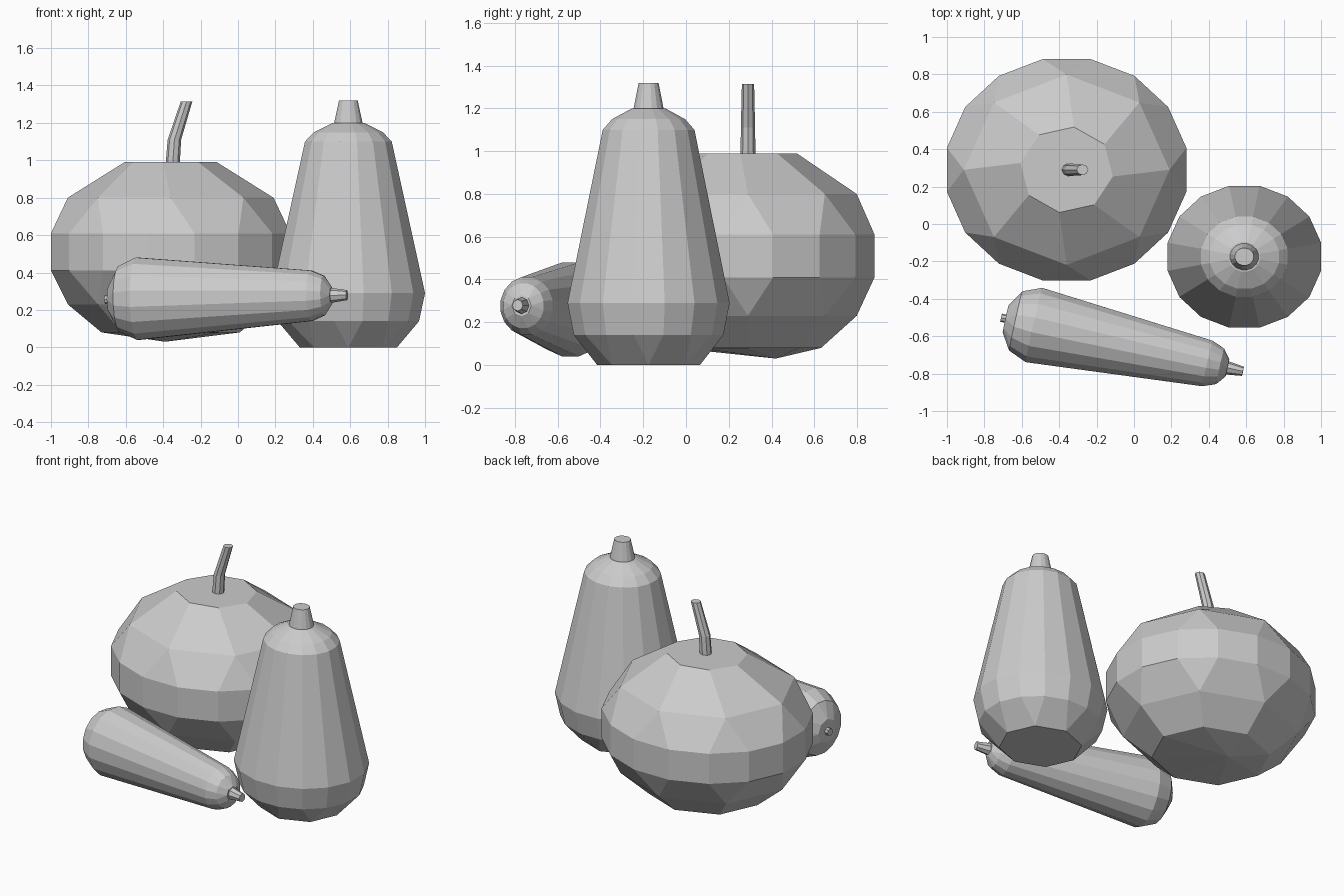
import bpy, bmesh
from math import sin, cos, pi, radians
from mathutils import Matrix, Vector

cube = bpy.data.objects.get("Cube")
if cube:
    bpy.data.objects.remove(cube)

grey = bpy.data.materials.new("plain grey")
grey.use_nodes = True
GREY = (0.6, 0.6, 0.6, 1)
grey.diffuse_color = GREY
grey.node_tree.nodes["Principled BSDF"].inputs["Base Color"].default_value = GREY

FLAT = 0.925  # depth of each cross-section compared with its width


def finish(bm, name, matrix):
    bmesh.ops.recalc_face_normals(bm, faces=bm.faces)
    mesh = bpy.data.meshes.new(name)
    bm.to_mesh(mesh)
    bm.free()
    mesh.materials.append(grey)
    obj = bpy.data.objects.new(name, mesh)
    obj.matrix_world = matrix
    bpy.context.collection.objects.link(obj)
    return obj


def ring(bm, z, half_width, sides, spin=0, centre=(0, 0), depth=FLAT):
    """Ring of vertices; rings of sixteen start half a step back."""
    step = 2 * pi / sides
    start = radians(spin) - (step / 2 if sides == 16 else 0)
    r = half_width / cos(step / 2) if sides == 16 else half_width
    return [bm.verts.new((centre[0] + r * cos(start + i * step),
                          centre[1] + r * depth * sin(start + i * step), z))
            for i in range(sides)]


def bridge(bm, a, b):
    """Join two rings, halving the sides where their counts differ."""
    if len(a) < len(b):
        a, b = b, a
    n, m = len(a), len(b)
    for j in range(m):
        k = (j + 1) % m
        if n == m:
            bm.faces.new((a[j], a[k], b[k], b[j]))
        else:
            bm.faces.new((a[2 * j], a[2 * j + 1], b[j]))
            bm.faces.new((a[2 * j + 1], a[(2 * j + 2) % n], b[k], b[j]))


def lathe(name, profile, matrix, low_point=None, depth=FLAT):
    """Solid from rings (height, half width, sides, spin, centre)."""
    bm = bmesh.new()
    rings = [ring(bm, *p, depth=depth) for p in profile]
    for a, b in zip(rings, rings[1:]):
        bridge(bm, a, b)
    bm.faces.new(rings[-1])
    if low_point:
        tip = bm.verts.new(low_point)
        for v, w in zip(rings[0], rings[0][1:] + rings[0][:1]):
            bm.faces.new((v, w, tip))
    else:
        bm.faces.new(rings[0])
    return finish(bm, name, matrix)


# Round pumpkin with a faceted underside and flat crown
place = Matrix.Translation((-0.36, 0.29, 0))
lathe("pumpkin_body", [(0.08, 0.37, 8), (0.23, 0.55, 8), (0.41, 0.64, 16),
                       (0.61, 0.64, 16), (0.80, 0.55, 8), (0.99, 0.25, 8, -9)],
      place, low_point=(-0.03, 0.13, 0.03))
lathe("pumpkin_stem", [(0.97, 0.038, 8, 0, (0.01, 0)),
                       (1.11, 0.036, 8, 0, (0.02, 0)),
                       (1.315, 0.031, 8, 0, (0.085, 0))], place)

# Tall upright squash
place = Matrix.Translation((0.59, -0.175, 0))
lathe("squash_body", [(0, 0.26, 8), (0.14, 0.378, 16), (0.29, 0.41, 16),
                      (1.10, 0.232, 16), (1.15, 0.185, 16), (1.20, 0.085, 16)],
      place)
lathe("squash_stem", [(1.19, 0.078, 16), (1.32, 0.05, 16)], place)

# Long squash lying on its side, axis running from the wide end to its stem
wide, narrow = Vector((-0.535, -0.54, 0.26)), Vector((0.39, -0.745, 0.276))
axis = (narrow - wide).normalized()
side = Vector((0, 0, 1)).cross(axis).normalized()
up = axis.cross(side)
turn = Matrix((up, side, axis)).transposed().to_4x4()
place = Matrix.Translation(wide) @ turn
lathe("lying_squash_body", [(-0.155, 0.08, 8), (-0.1, 0.175, 16), (0, 0.22, 16),
                            (0.95, 0.135, 16), (1.02, 0.105, 16),
                            (1.06, 0.05, 8)], place)
lathe("lying_squash_stem", [(1.04, 0.042, 8), (1.145, 0.027, 8)], place)
lathe("lying_squash_nub", [(-0.18, 0.024, 8), (-0.14, 0.024, 8)], place)
